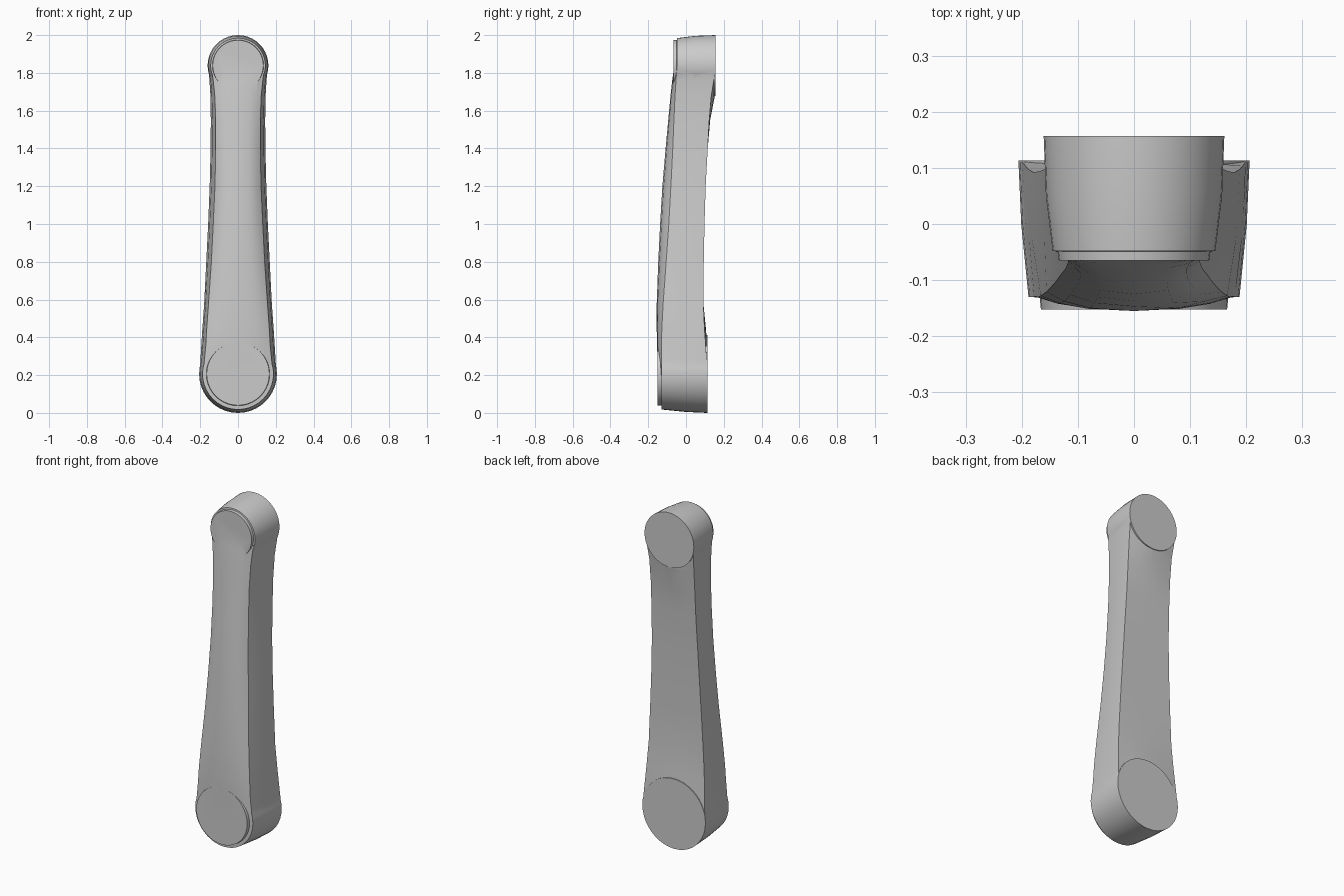
import bpy, bmesh, math

if "Cube" in bpy.data.objects:
    bpy.data.objects.remove(bpy.data.objects["Cube"])

grey = bpy.data.materials.new("plain grey")
grey.diffuse_color = (0.6, 0.6, 0.6, 1)
grey.use_nodes = True
grey.node_tree.nodes["Principled BSDF"].inputs["Base Color"].default_value = grey.diffuse_color


def mesh_object(name, rings):
    """Skin a list of closed rings and cap both ends."""
    bm = bmesh.new()
    loops = [[bm.verts.new(p) for p in ring] for ring in rings]
    n = len(loops[0])
    for a, b in zip(loops, loops[1:]):
        for i in range(n):
            j = (i + 1) % n
            bm.faces.new((a[i], a[j], b[j], b[i]))
    bm.faces.new(loops[0])
    bm.faces.new(loops[-1])
    bmesh.ops.recalc_face_normals(bm, faces=bm.faces)
    me = bpy.data.meshes.new(name)
    bm.to_mesh(me)
    bm.free()
    me.materials.append(grey)
    ob = bpy.data.objects.new(name, me)
    bpy.context.collection.objects.link(ob)
    return ob


def boss(name, z, profile, n=40):
    """Round end turned about the y axis from (y, radius) pairs."""
    return mesh_object(name, [
        [(r * math.cos(2 * math.pi * i / n), y, z + r * math.sin(2 * math.pi * i / n))
         for i in range(n)] for y, r in profile])


# Arm stations: z, back half width, front half width,
# back edge y, back centre y, front edge y, front centre y
stations = [
    (0.20, 0.203, 0.186, 0.111, 0.111, -0.128, -0.140),
    (0.28, 0.199, 0.178, 0.110, 0.112, -0.129, -0.150),
    (0.36, 0.194, 0.170, 0.104, 0.112, -0.130, -0.154),
    (0.44, 0.189, 0.166, 0.098, 0.106, -0.128, -0.155),
    (0.58, 0.179, 0.156, 0.092, 0.092, -0.121, -0.155),
    (0.80, 0.168, 0.141, 0.094, 0.094, -0.105, -0.147),
    (1.00, 0.158, 0.131, 0.098, 0.098, -0.091, -0.137),
    (1.20, 0.150, 0.122, 0.104, 0.104, -0.080, -0.125),
    (1.40, 0.145, 0.118, 0.115, 0.115, -0.070, -0.108),
    (1.55, 0.144, 0.118, 0.123, 0.128, -0.064, -0.094),
    (1.68, 0.146, 0.123, 0.134, 0.153, -0.058, -0.082),
    (1.76, 0.151, 0.131, 0.147, 0.156, -0.053, -0.073),
    (1.84, 0.158, 0.143, 0.155, 0.156, -0.047, -0.062),
]


def section(z, wb, wf, yb, ybc, yf, yfc):
    """Half outline from back to front, then mirrored."""
    half = [(0.5 * wb, yb + 0.75 * (ybc - yb)), (wb, yb),
            (wb - 0.3 * (wb - wf), 0.45 * yb + 0.55 * yf), (wf, yf),
            (0.8 * wf, yf + 0.5 * (yfc - yf)), (0.5 * wf, yf + 0.85 * (yfc - yf))]
    pts = [(0, ybc)] + half + [(0, yfc)] + [(-x, y) for x, y in reversed(half)]
    return [(x, y, z) for x, y in pts]


arm = mesh_object("link_arm", [section(*s) for s in stations])

# Tapered round ends, each with a raised front pad
ends = [
    boss("lower_boss", 0.206, [(0.113, 0.206), (0.0, 0.201), (-0.130, 0.188),
                               (-0.131, 0.168), (-0.152, 0.166)]),
    boss("upper_boss", 1.839, [(0.157, 0.161), (0.05, 0.157), (-0.048, 0.145),
                               (-0.049, 0.136), (-0.065, 0.134)]),
]

# Fuse the ends into the arm as one solid
bpy.context.view_layer.objects.active = arm
for end in ends:
    mod = arm.modifiers.new("fuse", 'BOOLEAN')
    mod.operation = 'UNION'
    mod.solver = 'EXACT'
    mod.object = end
    bpy.ops.object.modifier_apply(modifier=mod.name)
    bpy.data.objects.remove(end)

bpy.ops.object.select_all(action='DESELECT')
arm.select_set(True)
bpy.ops.object.shade_smooth_by_angle(angle=math.radians(25))
